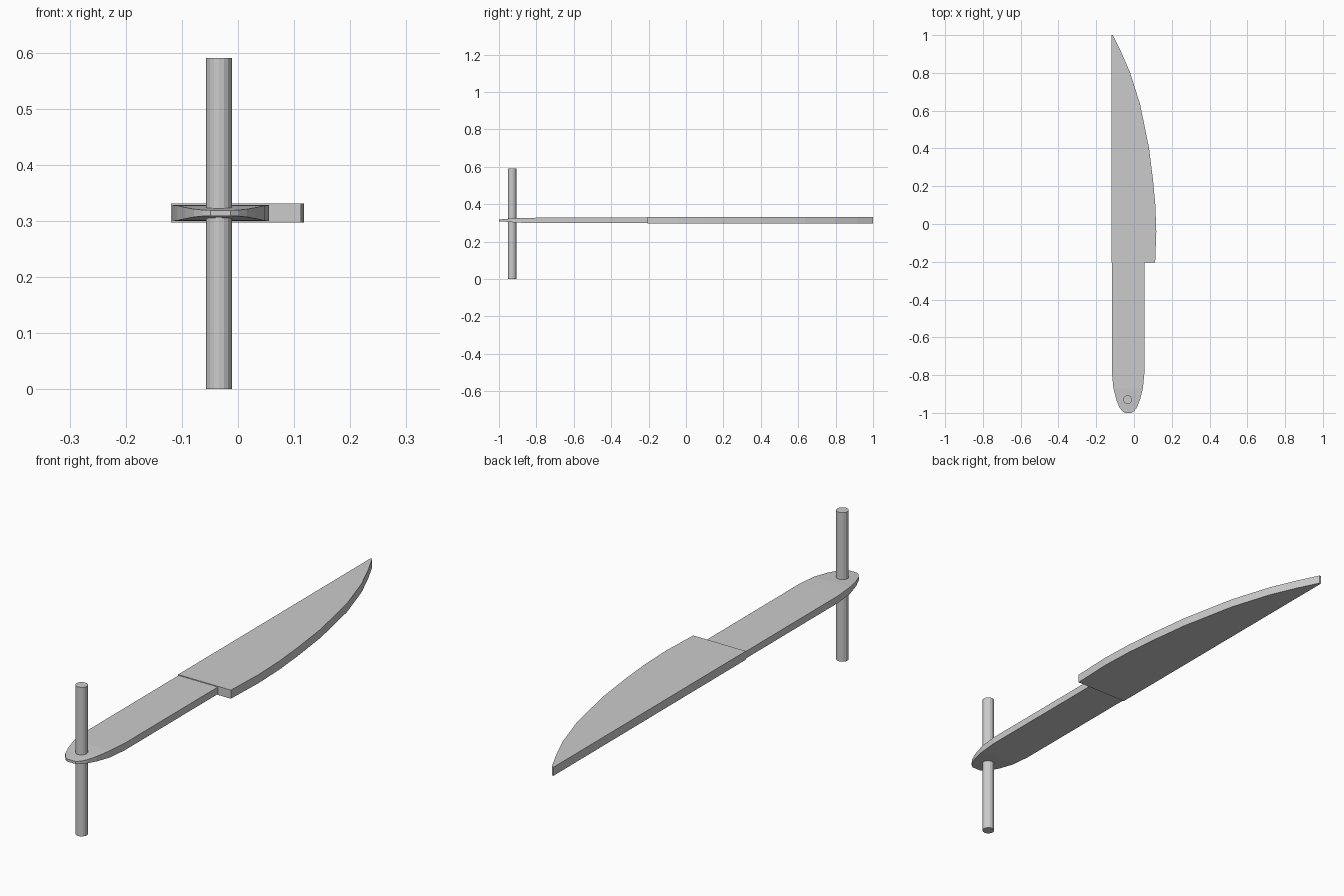
import bpy, bmesh

if "Cube" in bpy.data.objects:
    bpy.data.objects.remove(bpy.data.objects["Cube"])

MID_Z = 0.314


def make_object(name, bm):
    bmesh.ops.recalc_face_normals(bm, faces=bm.faces)
    mesh = bpy.data.meshes.new(name)
    bm.to_mesh(mesh)
    bm.free()
    obj = bpy.data.objects.new(name, mesh)
    bpy.context.collection.objects.link(obj)
    return obj


# Blade: flat outline with straight back and curved edge, extruded upwards
outline = [(-0.119, -0.205), (0.112, -0.205), (0.118, -0.04), (0.113, 0.1),
           (0.101, 0.23), (0.079, 0.405), (0.032, 0.635), (-0.022, 0.805),
           (-0.07, 0.915), (-0.112, 1.0), (-0.119, 1.0)]
bm = bmesh.new()
face = bm.faces.new([bm.verts.new((x, y, 0.297)) for x, y in outline])
top = bmesh.ops.extrude_face_region(bm, geom=[face])
bmesh.ops.translate(bm, vec=(0, 0, 0.034),
                    verts=[v for v in top["geom"] if isinstance(v, bmesh.types.BMVert)])
make_object("blade", bm)

# Handle: box sections (y, half width, half thickness) narrowing to a thin rounded end
sections = [(-0.2, 0.086, 0.014), (-0.79, 0.086, 0.014), (-0.87, 0.078, 0.0135),
            (-0.93, 0.063, 0.010), (-0.97, 0.047, 0.007), (-0.99, 0.032, 0.0055),
            (-1.0, 0.018, 0.005)]
cx = -0.031
bm = bmesh.new()
rings = [[bm.verts.new((cx + sx * w, y, MID_Z + sz * t))
          for sx, sz in ((-1, -1), (1, -1), (1, 1), (-1, 1))] for y, w, t in sections]
for a, b in zip(rings, rings[1:]):
    for i in range(4):
        j = (i + 1) % 4
        bm.faces.new((a[i], a[j], b[j], b[i]))
bm.faces.new(rings[0])
bm.faces.new(rings[-1])
make_object("handle", bm)

# Pin: tall rod through the end of the handle
bpy.ops.mesh.primitive_cylinder_add(vertices=16, radius=0.023, depth=0.59,
                                    location=(-0.034, -0.93, 0.295))
bpy.context.object.name = "handle_pin"
